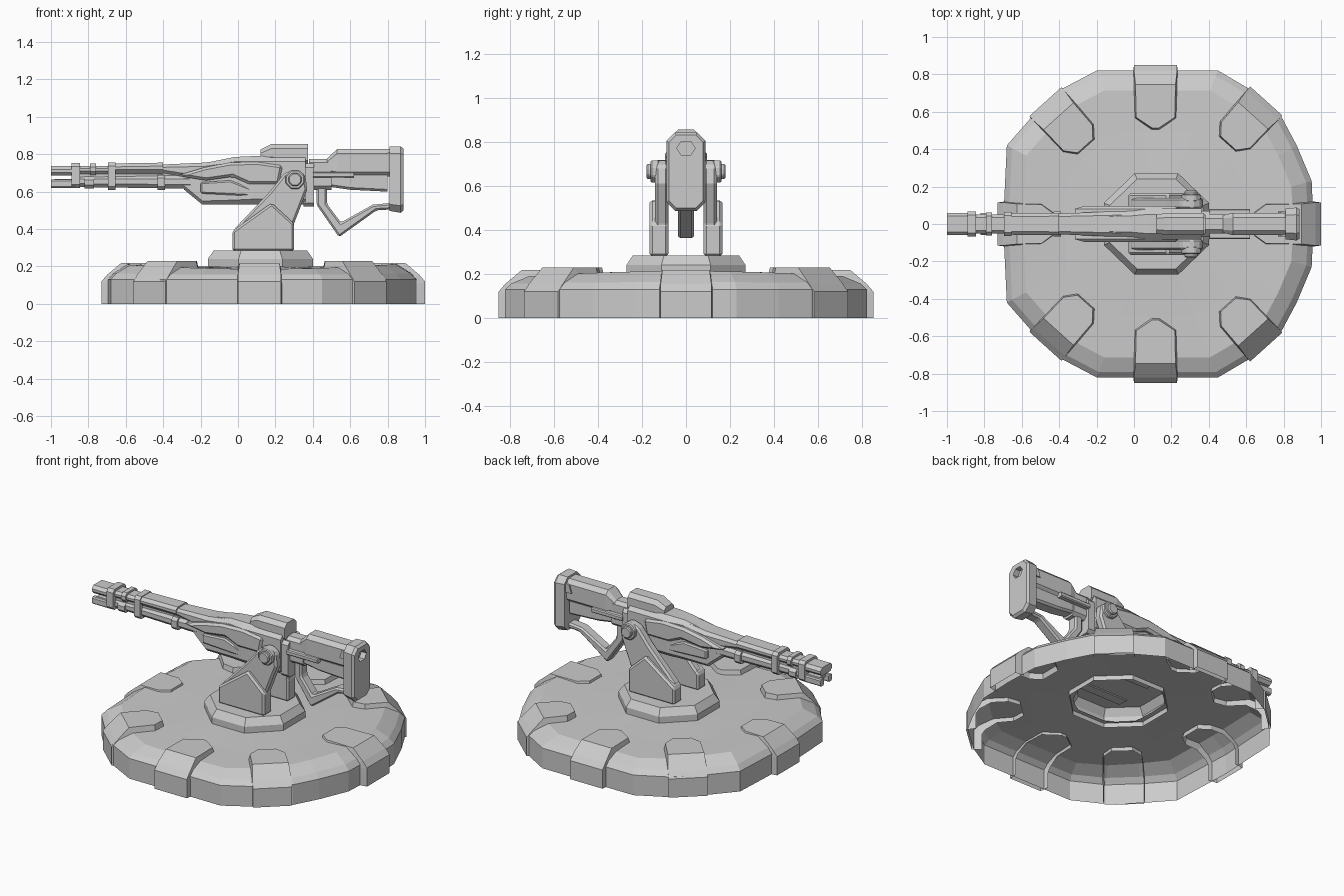
import bpy, bmesh
from math import sin, cos, radians, atan2, pi

if "Cube" in bpy.data.objects:
    bpy.data.objects.remove(bpy.data.objects["Cube"])

CX = 0.115  # centre of the base in x


def make(name, verts, faces, bevel=0):
    me = bpy.data.meshes.new(name)
    me.from_pydata(verts, [], faces)
    bm = bmesh.new()
    bm.from_mesh(me)
    bmesh.ops.recalc_face_normals(bm, faces=bm.faces)
    bm.to_mesh(me)
    bm.free()
    ob = bpy.data.objects.new(name, me)
    bpy.context.collection.objects.link(ob)
    if bevel:
        m = ob.modifiers.new("bevel", 'BEVEL')
        m.width, m.segments, m.limit_method = bevel, 1, 'ANGLE'
    return ob


def loft(name, rings, start=True, end=True, bevel=0):
    """Join equal-length closed rings, with optional end caps."""
    n = len(rings[0])
    verts = [p for r in rings for p in r]
    faces = [(k*n+i, k*n+(i+1) % n, (k+1)*n+(i+1) % n, (k+1)*n+i)
             for k in range(len(rings)-1) for i in range(n)]
    if start:
        faces.append(tuple(range(n)))
    if end:
        faces.append(tuple(range((len(rings)-1)*n, len(rings)*n)))
    return make(name, verts, faces, bevel)


def prism(name, profile, y0, y1, bevel=0):
    """Extrude a side (x, z) profile along y."""
    return loft(name, [[(x, y, z) for x, z in profile] for y in (y0, y1)], bevel=bevel)


def hull(name, sections, y=0):
    """Loft chamfered boxes along x: (x, z_low, z_high, half_width, chamfer)."""
    rings = []
    for x, a, b, w, c in sections:
        yz = [(-w, a+c), (-w+c, a), (w-c, a), (w, a+c), (w, b-c), (w-c, b), (-w+c, b), (-w, b-c)]
        rings.append([(x, y+p, q) for p, q in yz])
    return loft(name, rings)


def block(name, x0, x1, z0, z1, w, c=0.015, y=0):
    return hull(name, [(x0, z0, z1, w, c), (x1, z0, z1, w, c)], y)


# Base shell, open underneath
half = [(.96, 0), (.95, .23), (.87, .42), (.79, .57), (.62, .72), (.45, .82), (.22, .82),
        (0, .82), (-.2, .82), (-.39, .72), (-.54, .58), (-.68, .42), (-.70, 0)]
outline = half + [(x, -y) for x, y in half[-2:0:-1]]


def ring(s, z, wave=0):
    return [(CX+(x-CX)*s, y*s, z+wave*cos(2*atan2(y, x-CX))) for x, y in outline]


loft("base_shell", [ring(1, 0), ring(1, .13), ring(.965, .16, .004), ring(.87, .2, .014),
                    ring(.6, .197, .006), ring(.3, .2)], start=False, end=False)

# Eight armour clamps over the rim
for i, (deg, R, inner, tip) in enumerate([(0, .885, .52, .06), (48, .885, .57, .055), (90, .85, .5, .015),
                                          (132, .88, .55, .055), (180, .845, .54, .06), (228, .88, .55, .055),
                                          (270, .85, .5, .015), (312, .885, .57, .055)]):
    w, a = .115, radians(deg)
    top = .23 if tip == .055 else .218

    def P(r, t, z):
        return (CX+r*cos(a)-t*sin(a), r*sin(a)+t*cos(a), z)
    # outer wall, bevel, top and tapered inner tip
    rows = [(R, w, 0), (R, w, .12), (R-.03, w, .155), (R-.105, w-.008, top),
            (inner+.07, w-.012, top), (inner+.012, tip, top), (inner, tip+.008, .17)]
    low = [(R-.06, w+.008, 0), (R-.06, w+.008, .1), (R-.08, w+.008, .13), (R-.15, w+.004, .17),
           (inner+.066, w, .17), (inner, tip+.008, .17)]
    v, f = [], []
    for s in (-1, 1):
        v += [P(r, s*t, z) for r, t, z in rows] + [P(r, s*t, z) for r, t, z in low]
    n, m = len(rows), len(rows)+len(low)
    f += [(k, k+1, m+k+1, m+k) for k in range(n-1)]
    for o in (0, m):
        f += [(o+k, o+k+1, o+n+k+1, o+n+k) for k in range(5)]
    make(f"rim_clamp_{i+1}", v, f)

# Octagonal pedestal, open underneath


def octagon(r, z):
    return [(.12+r*1.04*cos(pi/8+k*pi/4), r*sin(pi/8+k*pi/4), z) for k in range(8)]


loft("pedestal", [octagon(.293, .17), octagon(.293, .24), octagon(.26, .285)], start=False)

# Twin support arms with pivot hubs
foot = [(-.03, .28), (.30, .28), (.30, .43), (.18, .54), (-.03, .39)]
strut = [(-.02, .32), (.28, .32), (.30, .43), (.37, .61), (.36, .69), (.31, .72), (.25, .70), (.17, .60), (-.02, .40)]
for side, s in (("left", 1), ("right", -1)):
    prism(f"arm_foot_{side}", foot, s*.08, s*.165, .012)
    prism(f"arm_strut_{side}", strut, s*.08, s*.14, .012)
    for nm, r, y0, y1 in (("collar", .055, .12, .16), ("pin", .038, .15, .178)):
        prism(f"pivot_{nm}_{side}", [(.305+r*cos(pi/8+k*pi/4), .665+r*sin(pi/8+k*pi/4)) for k in range(8)],
              s*y0, s*y1, .006)
    # receiver side armour
    prism(f"side_fairing_{side}", [(-.33, .685), (-.17, .66), (-.03, .68), (.06, .64), (.22, .64),
                                   (.24, .74), (.1, .76), (-.05, .755), (-.18, .73)], s*.03, s*.095, .014)
    prism(f"side_vent_{side}", [(-.2, .59), (.2, .57), (.2, .63), (.06, .62), (-.04, .66), (-.2, .65)],
          s*.03, s*.08, .008)
    # muzzle lower prongs
    block(f"muzzle_prong_{side}", -1, -.87, .62, .665, .018, .007, s*.04)
    # stock side details
    block(f"stock_rail_{side}", .40, .62, .675, .705, .018, .006, s*.062)
    prism(f"stock_latch_{side}", [(.77, .75), (.81, .75), (.81, .81), (.785, .80)], s*.04, s*.068)

# Barrel: lower tube, upper rail and bands
hull("barrel_tube", [(-.87, .625, .685, .045, .018), (-.2, .615, .69, .055, .022)])
block("barrel_core", -.86, -.2, .67, .72, .035, .008)
block("upper_rail", -.88, -.4, .695, .738, .05, .015)
hull("upper_shroud", [(-.69, .70, .75, .057, .018), (-.40, .70, .755, .06, .018)])
hull("shroud_taper", [(-.40, .70, .745, .055, .015), (-.18, .66, .755, .065, .02), (0, .66, .78, .07, .02)])
block("muzzle_upper_prong", -1, -.87, .685, .737, .06, .018)
block("muzzle_inner_prong", -.98, -.87, .652, .668, .045, .006)
for i, (x0, x1, z0, z1, w) in enumerate([(-.89, -.845, .62, .752, .067), (-.79, -.76, .69, .75, .062),
                                         (-.82, -.77, .617, .68, .058), (-.695, -.655, .61, .755, .064),
                                         (-.43, -.39, .61, .69, .066)]):
    block(f"barrel_band_{i+1}", x0, x1, z0, z1, w, .018)

# Receiver with sight housing
hull("receiver", [(-.29, .612, .70, .05, .02), (-.19, .53, .75, .06, .02), (-.02, .53, .785, .068, .025),
                  (.08, .53, .79, .082, .03), (.36, .53, .79, .082, .03)])
hull("sight_housing", [(.12, .76, .825, .05, .02), (.18, .76, .856, .06, .025), (.375, .74, .856, .06, .025)])
block("receiver_back_plate", .35, .405, .52, .75, .07, .02)

# Stock and butt plate
block("stock_neck", .38, .50, .61, .775, .05, .02)
hull("stock_upper", [(.47, .70, .77, .045, .015), (.53, .68, .828, .06, .025), (.82, .68, .828, .06, .025)])
hull("stock_lower", [(.46, .63, .70, .04, .012), (.60, .61, .70, .045, .012), (.80, .60, .70, .045, .012)])
hull("butt_plate", [(.81, .497, .84, .082, .035), (.87, .487, .842, .088, .038), (.886, .50, .83, .078, .033)])

# Hexagonal socket cut into the butt plate
cut = loft("socket_cutter", [[(x, .042*cos(k*pi/3), .77+.036*sin(k*pi/3)) for k in range(6)] for x in (.85, .95)])
cut.hide_render = True
cut.hide_viewport = True
mod = bpy.data.objects["butt_plate"].modifiers.new("socket", 'BOOLEAN')
mod.object, mod.operation, mod.solver = cut, 'DIFFERENCE', 'EXACT'

# Grip bracket: bent strip under the stock
prism("grip_bracket", [(.42, .63), (.42, .53), (.54, .357), (.74, .50), (.82, .505), (.82, .54), (.72, .53),
                       (.55, .435), (.475, .535), (.475, .63)], -.036, .036, .01)
